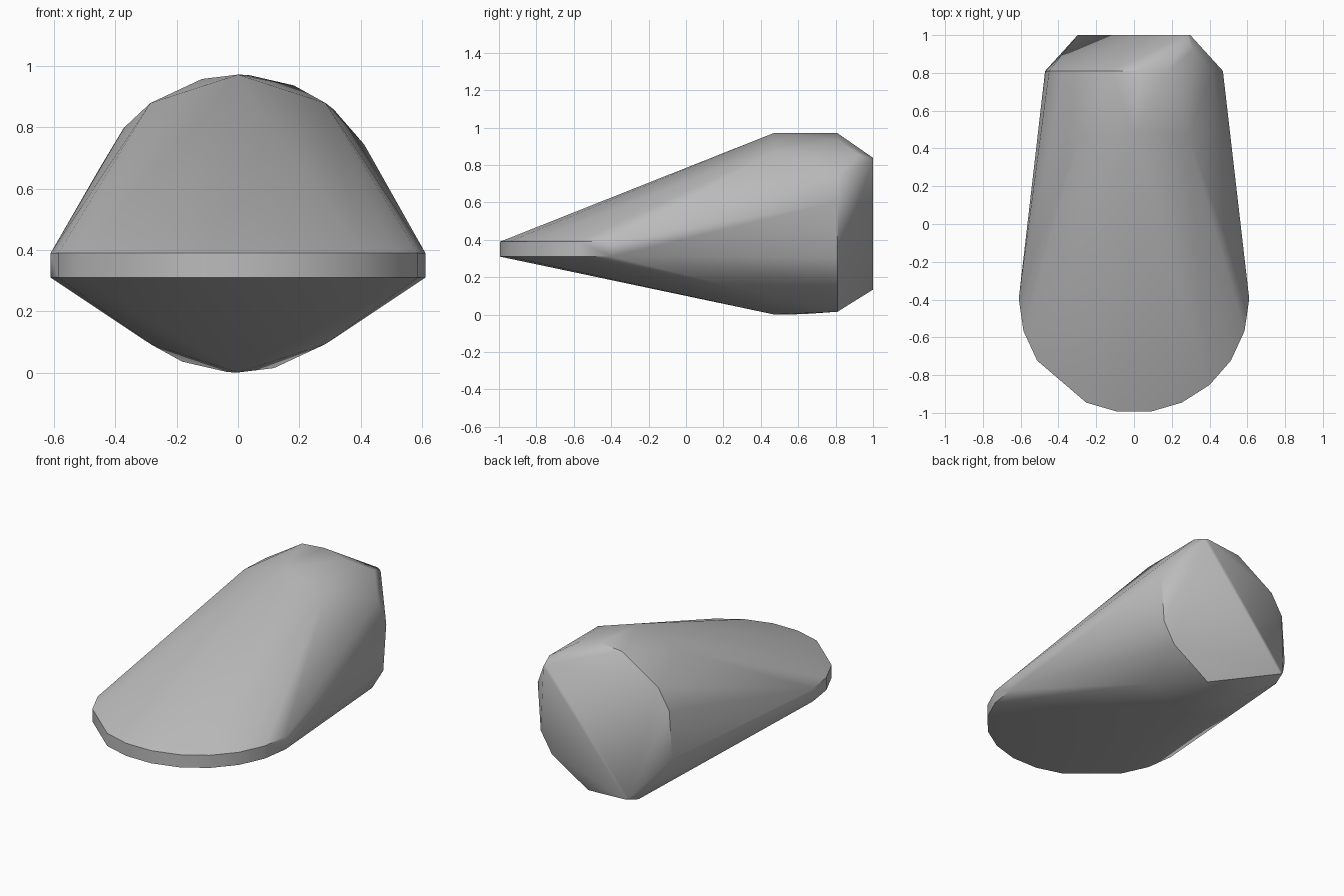
import bpy, bmesh
from math import sin, cos, radians, pi

cube = bpy.data.objects.get("Cube")
if cube:
    bpy.data.objects.remove(cube)

grey = bpy.data.materials.new("plain_grey")
grey.use_nodes = True
colour = (0.5, 0.5, 0.5, 1)
grey.diffuse_color = colour
grey.node_tree.nodes["Principled BSDF"].inputs["Base Color"].default_value = colour

RADIUS, MID_Z = 0.485, 0.486


def ring_point(degrees, y, radius=RADIUS):
    """Point on the upright ring, measured from the top towards +x."""
    a = radians(degrees)
    return (radius * sin(a), y, MID_Z + radius * cos(a))


points = []

# Thin round rim at the front, with one corner left out
for i in range(-6, 6):
    if i != -3:
        a = (i + 0.5) * 2 * pi / 22
        for z in (0.31, 0.39):
            points.append((0.61 * sin(a), -0.396 - 0.604 * cos(a), z))

# Ten-sided ring where the body is tallest
points += [ring_point(36 * i, 0.47) for i in range(10)]

# Rear ring, its corners cut back under the wedge
for degrees in (4, 22, 58, 76, 112, 130, 166, 202, 238, 256, 292, 310, 346):
    points.append(ring_point(degrees, 0.81))
points.append(ring_point(184, 0.62))

# Slanted narrow wedge edge at the back
for degrees in (40, 220):
    points.append(ring_point(degrees, 0.92))
    for side in (-1.5, 1.5):
        points.append(ring_point(degrees + side, 1.0, 0.45))

# Skin the rings into one closed body
bm = bmesh.new()
for p in points:
    bm.verts.new(p)
hull = bmesh.ops.convex_hull(bm, input=bm.verts[:])
loose = [v for v in bm.verts if not v.link_faces]
bmesh.ops.delete(bm, geom=loose, context='VERTS')
bmesh.ops.recalc_face_normals(bm, faces=bm.faces[:])

mesh = bpy.data.meshes.new("wedge_body")
bm.to_mesh(mesh)
bm.free()
mesh.materials.append(grey)
body = bpy.data.objects.new("wedge_body", mesh)
bpy.context.collection.objects.link(body)

bpy.ops.object.select_all(action='DESELECT')
body.select_set(True)
bpy.context.view_layer.objects.active = body
bpy.ops.object.shade_smooth_by_angle(angle=radians(35))
